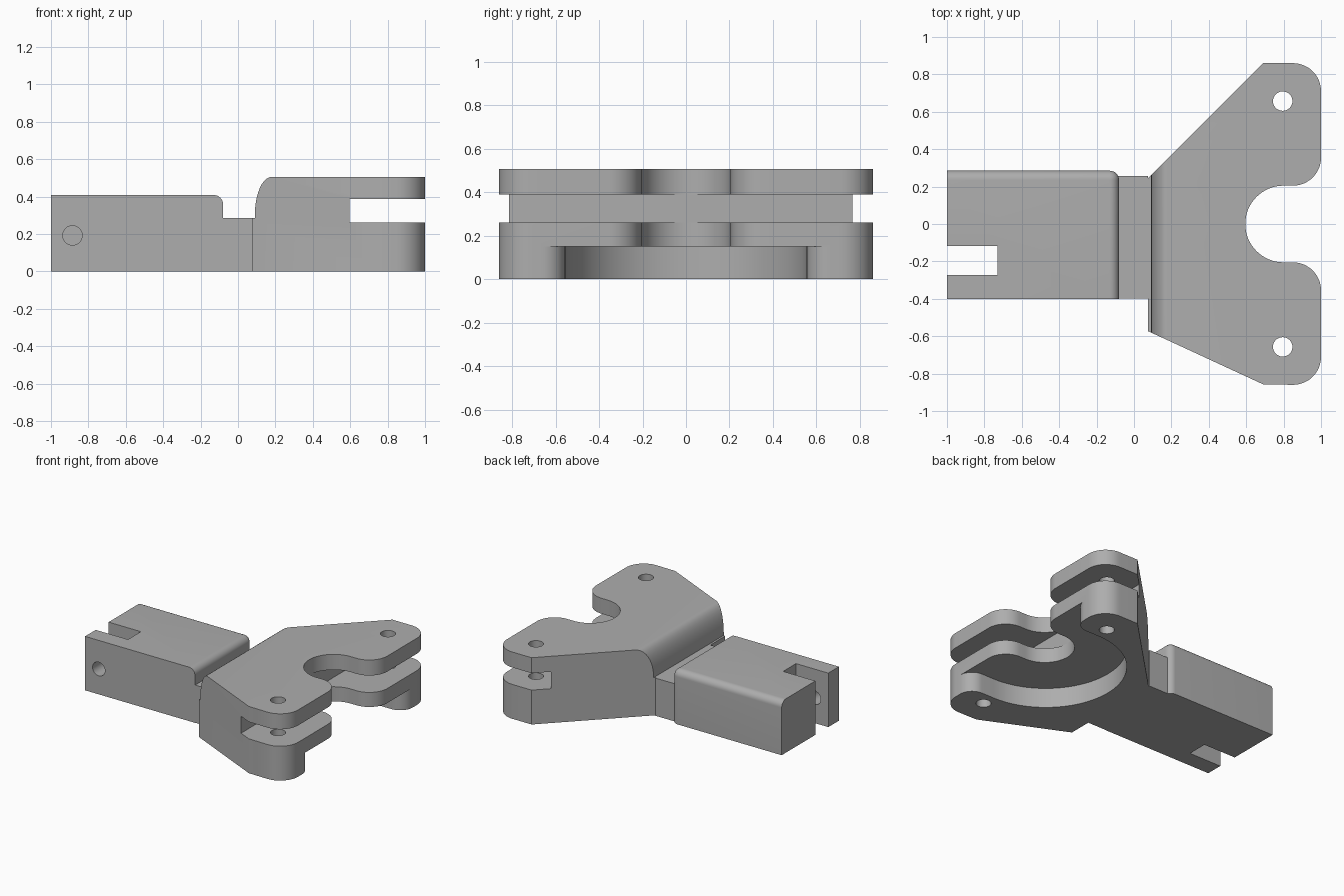
import bpy, bmesh, math
from mathutils import Vector

if "Cube" in bpy.data.objects:
    bpy.data.objects.remove(bpy.data.objects["Cube"], do_unlink=True)

grey = bpy.data.materials.new("plain grey")
grey.use_nodes = True
colour = (0.42, 0.42, 0.42, 1)
grey.diffuse_color = colour
grey.node_tree.nodes["Principled BSDF"].inputs["Base Color"].default_value = colour


def prism(name, points, axis, low, high):
    """Extrude a 2D outline along z (points are x, y) or along y (points are x, z)."""
    bm = bmesh.new()
    place = (lambda a, b, t: (a, b, t)) if axis == "z" else (lambda a, b, t: (a, t, b))
    face = bm.faces.new([bm.verts.new(place(a, b, low)) for a, b in points])
    new = bmesh.ops.extrude_face_region(bm, geom=[face])["geom"]
    shift = Vector(place(0, 0, high - low))
    bmesh.ops.translate(bm, vec=shift, verts=[g for g in new if isinstance(g, bmesh.types.BMVert)])
    bmesh.ops.recalc_face_normals(bm, faces=bm.faces)
    mesh = bpy.data.meshes.new(name)
    bm.to_mesh(mesh)
    bm.free()
    mesh.materials.append(grey)
    obj = bpy.data.objects.new(name, mesh)
    bpy.context.collection.objects.link(obj)
    return obj


def box(name, x0, x1, y0, y1, z0, z1):
    return prism(name, [(x0, y0), (x1, y0), (x1, y1), (x0, y1)], "z", z0, z1)


def arc(cx, cy, r, start, end, steps=12):
    angles = [math.radians(start + (end - start) * i / steps) for i in range(steps + 1)]
    return [(cx + r * math.cos(a), cy + r * math.sin(a)) for a in angles]


def circle(cx, cy, r):
    return arc(cx, cy, r, 0, 360, 32)[:-1]


def mirrored(half):
    return half + [(x, -y) for x, y in reversed(half)]


def combine(obj, cutter, operation="DIFFERENCE"):
    """Apply a boolean and discard the helper."""
    mod = obj.modifiers.new("cut", "BOOLEAN")
    mod.object, mod.operation, mod.solver = cutter, operation, "EXACT"
    cutter.hide_render = True
    bpy.context.view_layer.update()
    graph = bpy.context.evaluated_depsgraph_get()
    mesh = bpy.data.meshes.new_from_object(obj.evaluated_get(graph))
    obj.modifiers.clear()
    obj.data = mesh
    bpy.data.objects.remove(cutter, do_unlink=True)


def finish(obj):
    bpy.ops.object.select_all(action="DESELECT")
    obj.select_set(True)
    bpy.context.view_layer.objects.active = obj
    bpy.ops.object.shade_smooth_by_angle(angle=math.radians(30))


# Forked head: side profile trimmed by the plan outline
shoulder = [(0.18 + 0.09 * math.cos(a), 0.30 + 0.205 * math.sin(a))
            for a in [math.pi * (1 - i / 20) for i in range(11)]]
profile = [(1.1, 0), (0.075, 0), (0.075, 0.285), (0.09, 0.285)] + shoulder + [(1.1, 0.505)]
head = prism("forked_head", profile, "y", -1, 1)
lobe = arc(0.85, 0.71, 0.15, 90, 0) + arc(0.85, 0.355, 0.15, 0, -90)
bite = arc(0.80, 0, 0.205, 90, 270, 32)
outline = [(0.075, 0.245), (0.69, 0.86)] + lobe + bite
outline += [(x, -y) for x, y in reversed(lobe)] + [(0.69, -0.857), (0.075, -0.573)]
combine(head, prism("plan_trim", outline, "z", -0.1, 0.7), "INTERSECT")

# Horizontal slot across the fork
combine(head, box("fork_slot", 0.595, 1.2, -1.2, 1.2, 0.26, 0.388))

# Round pocket underneath, flaring at its mouth
flare = [(1.1, 0.66)] + arc(0.895, 0.66, 0.105, 0, -90)
pocket = mirrored(flare + arc(0.79, 0, 0.555, 90, 179, 32))
combine(head, prism("under_pocket", pocket, "z", -0.1, 0.15))

# Bolt holes through both lobes
for side in (-1, 1):
    combine(head, prism("bolt_hole", circle(0.795, side * 0.657, 0.052), "z", -0.1, 0.7))
finish(head)

# Low neck joining head and arm
neck = box("neck", -0.13, 0.075, -0.398, 0.257, 0, 0.285)

# Arm with softened edges on its back and inner end
arm = box("arm", -1, -0.08, -0.4, 0.285, 0, 0.408)
bm = bmesh.new()
bm.from_mesh(arm.data)


def soft(edge):
    x, y, z = (edge.verts[0].co + edge.verts[1].co) / 2
    return sum((x > -0.1, y > 0.28, z > 0.4)) == 2


bmesh.ops.bevel(bm, geom=[e for e in bm.edges if soft(e)], offset=0.05, segments=8,
                profile=0.5, affect="EDGES")
bm.to_mesh(arm.data)
bm.free()

# Vertical slot in the arm tip, and the cross pin hole
combine(arm, box("tip_slot", -1.2, -0.73, -0.272, -0.118, -0.1, 0.6))
combine(arm, prism("pin_hole", circle(-0.885, 0.192, 0.052), "y", -0.6, 0.05))
finish(arm)
